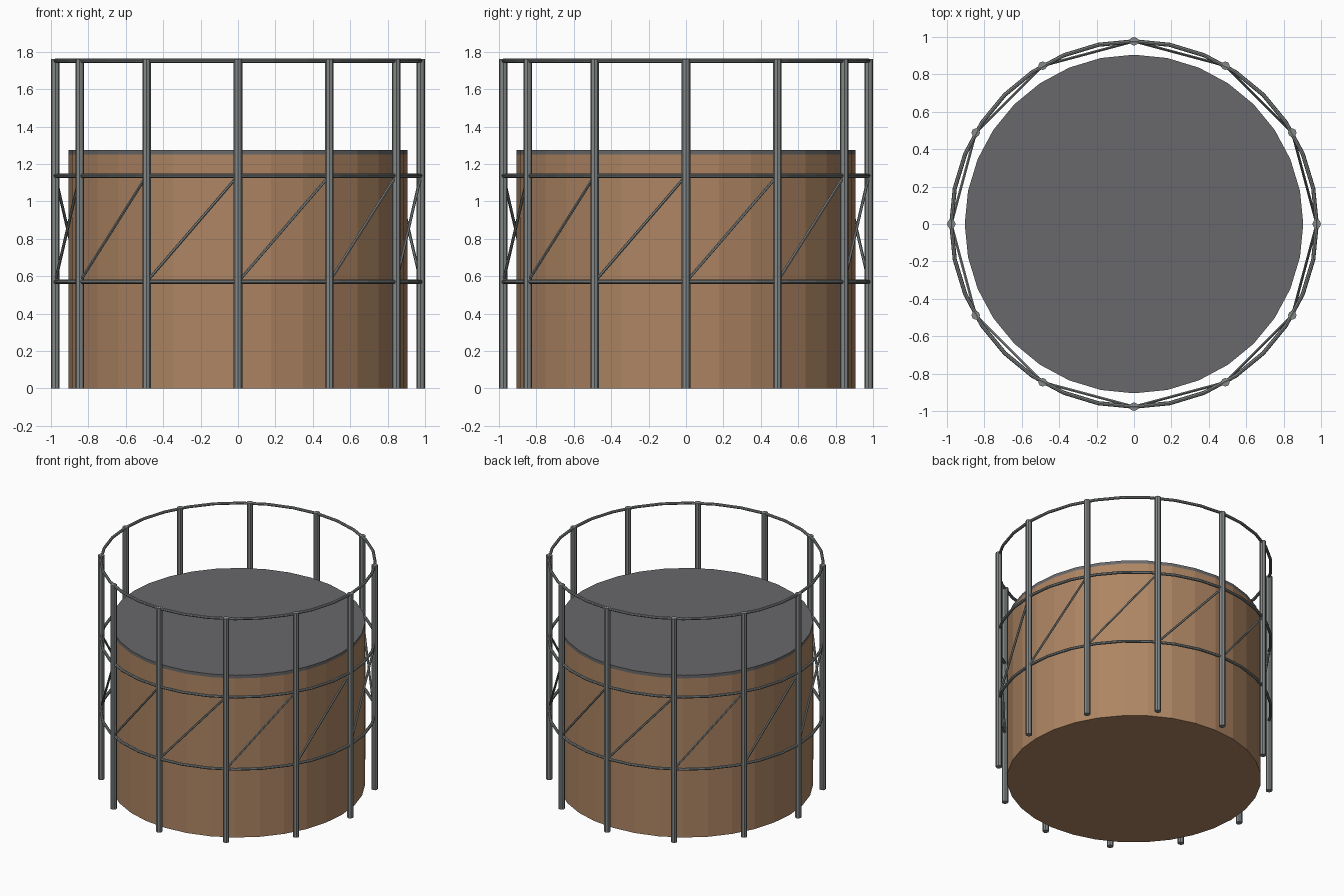
import bpy
from math import cos, sin, pi
from mathutils import Vector

cube = bpy.data.objects.get("Cube")
if cube:
    bpy.data.objects.remove(cube, do_unlink=True)

COLUMNS = 12
FRAME_R = 0.977
LOW, HIGH, TOP = 0.57, 1.137, 1.752


def material(name, rgb):
    mat = bpy.data.materials.new(name)
    mat.use_nodes = True
    colour = (*rgb, 1)
    mat.diffuse_color = colour
    mat.node_tree.nodes["Principled BSDF"].inputs["Base Color"].default_value = colour
    return mat


rust = material("rust_brown", (0.42, 0.235, 0.125))
roof_grey = material("roof_grey", (0.14, 0.14, 0.147))
steel = material("steel_grey", (0.23, 0.245, 0.245))


def finish(name, mat):
    obj = bpy.context.object
    obj.name = name
    obj.data.materials.append(mat)
    return obj


def rod(name, start, end, radius, sides, mat):
    """Cylinder running from start to end."""
    start, end = Vector(start), Vector(end)
    axis = end - start
    bpy.ops.mesh.primitive_cylinder_add(
        vertices=sides, radius=radius, depth=axis.length,
        location=(start + end) / 2,
        rotation=axis.to_track_quat('Z', 'Y').to_euler())
    return finish(name, mat)


def on_frame(i, z):
    a = 2 * pi * i / COLUMNS
    return (FRAME_R * cos(a), FRAME_R * sin(a), z)


# Tank body and its thin roof
rod("tank_body", (0, 0, 0), (0, 0, 1.25), 0.905, 32, rust)
rod("tank_roof", (0, 0, 1.25), (0, 0, 1.275), 0.905, 32, roof_grey)

# Guide columns, with one diagonal brace in each bay
for i in range(COLUMNS):
    rod(f"column_{i + 1}", on_frame(i, 0), on_frame(i, 1.76), 0.023, 8, steel)
    rod(f"brace_{i + 1}", on_frame(i, LOW), on_frame(i + 1, HIGH), 0.008, 6, steel)

# Horizontal ring girders
for name, z in (("lower_ring", LOW), ("middle_ring", HIGH), ("top_ring", TOP)):
    bpy.ops.mesh.primitive_torus_add(
        major_segments=32, minor_segments=8,
        major_radius=FRAME_R, minor_radius=0.011, location=(0, 0, z))
    finish(name, steel)
